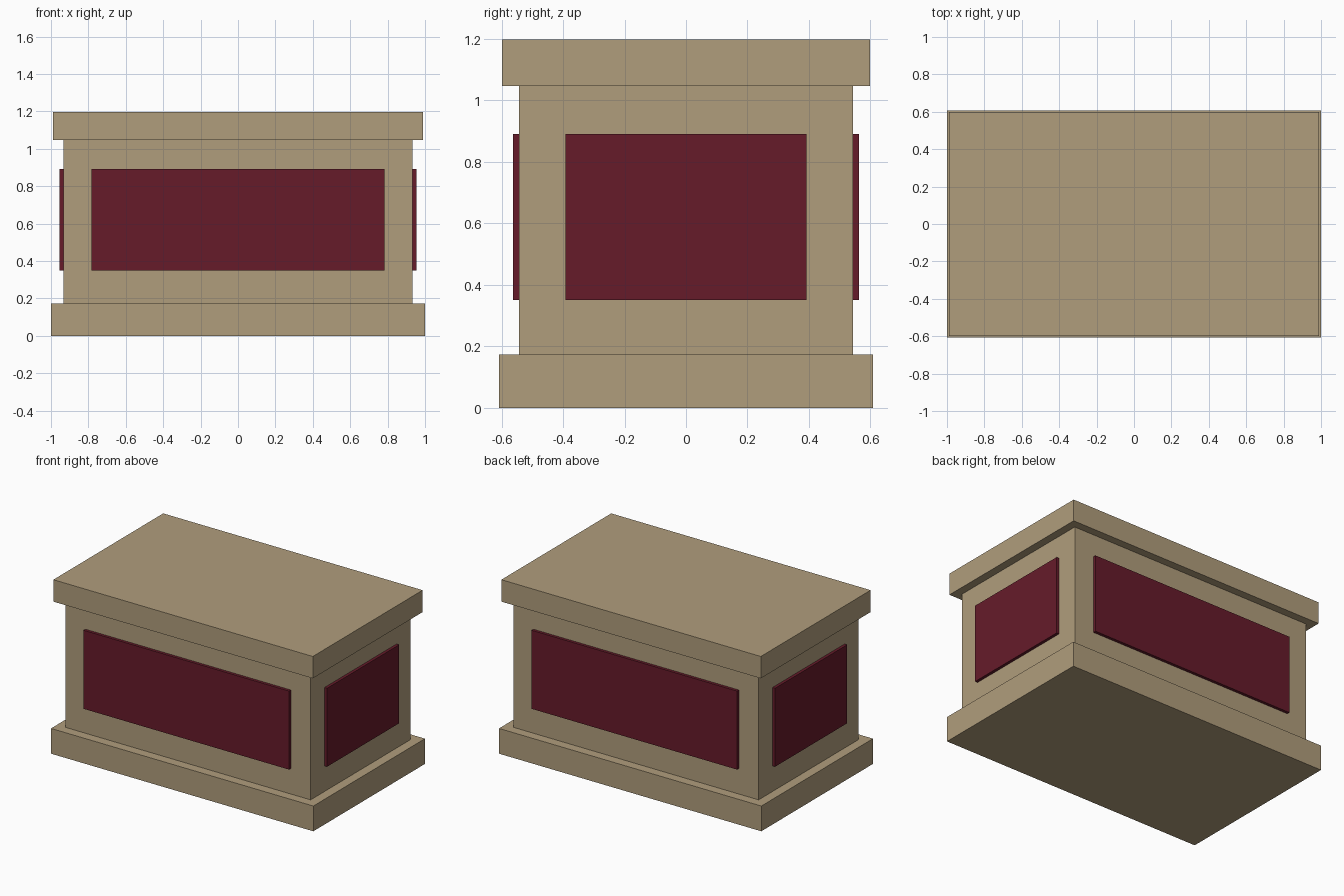
import bpy

if "Cube" in bpy.data.objects:
    bpy.data.objects.remove(bpy.data.objects["Cube"])


def material(name, color):
    mat = bpy.data.materials.new(name)
    mat.diffuse_color = (*color, 1)
    mat.use_nodes = True
    mat.node_tree.nodes["Principled BSDF"].inputs["Base Color"].default_value = mat.diffuse_color
    return mat


stone = material("tan_stone", (0.434, 0.337, 0.202))
red = material("dark_red", (0.133, 0.011, 0.023))


def box(name, x, y, z, mat):
    """Box from (min, max) ranges along each axis."""
    ranges = (x, y, z)
    bpy.ops.mesh.primitive_cube_add(size=1, location=[(a + b) / 2 for a, b in ranges])
    obj = bpy.context.object
    obj.name = name
    obj.scale = [b - a for a, b in ranges]
    bpy.ops.object.transform_apply(location=False, rotation=False, scale=True)
    obj.data.materials.append(mat)
    return obj


# Stacked plinth, body and lid
for name, hx, hy, z in (
    ("base", 1.0, 0.608, (0, 0.174)),
    ("body", 0.934, 0.543, (0.174, 1.047)),
    ("top_slab", 0.989, 0.598, (1.047, 1.198)),
):
    box(name, (-hx, hx), (-hy, hy), z, stone)

# Raised panels on all four sides, slightly sunk into the body
panel_z = (0.35, 0.891)
for side, long_name, short_name in ((-1, "front", "left"), (1, "back", "right")):
    y = sorted((side * 0.53, side * 0.563))
    x = sorted((side * 0.92, side * 0.954))
    box(long_name + "_panel", (-0.783, 0.783), y, panel_z, red)
    box(short_name + "_panel", x, (-0.392, 0.392), panel_z, red)
